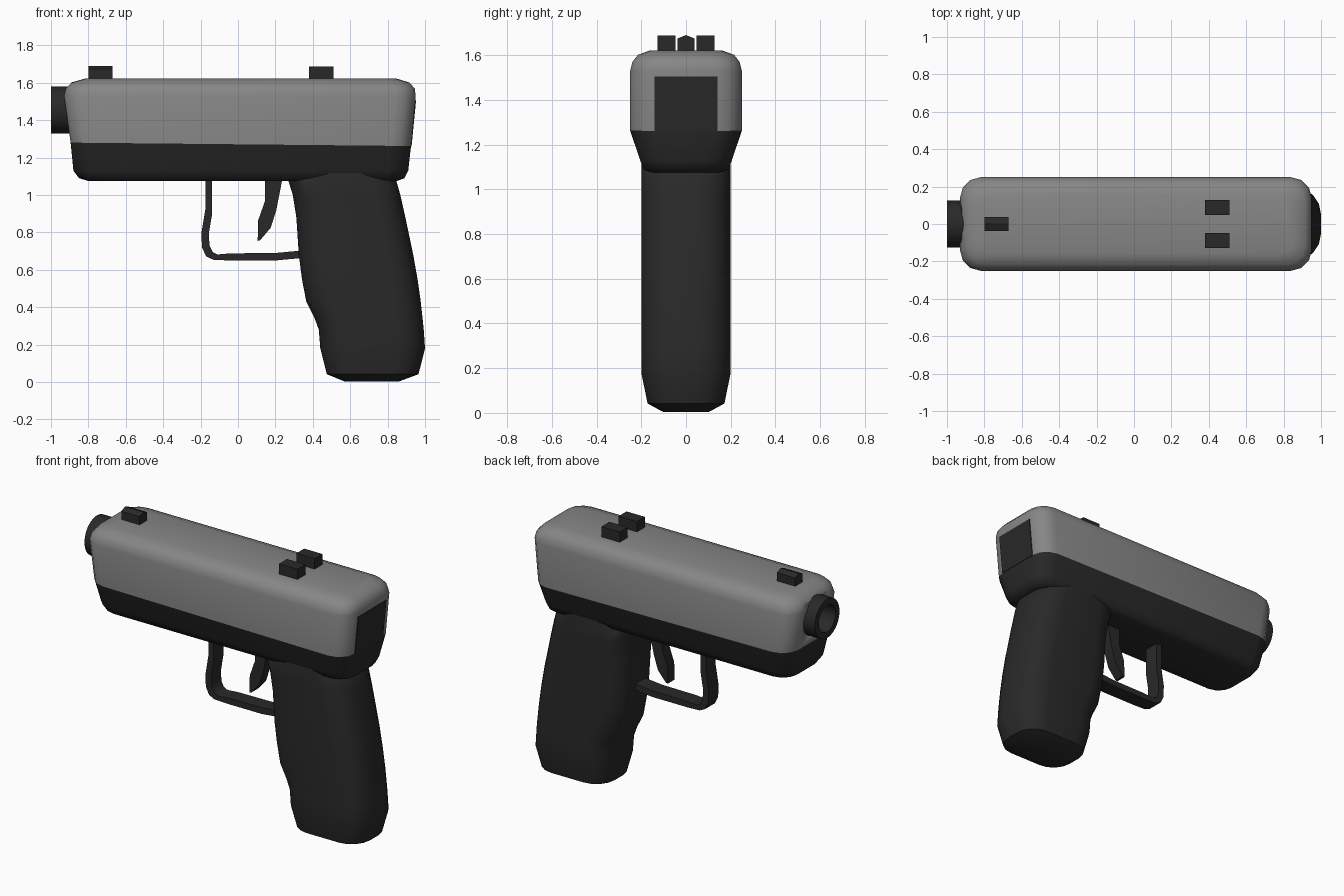
import bpy, bmesh, math
from mathutils import Vector

if "Cube" in bpy.data.objects:
    bpy.data.objects.remove(bpy.data.objects["Cube"])


def material(name, v):
    m = bpy.data.materials.new(name)
    m.diffuse_color = (v, v, v, 1)
    m.use_nodes = True
    m.node_tree.nodes["Principled BSDF"].inputs["Base Color"].default_value = m.diffuse_color
    return m


DARK = material("dark", 0.022)
GREY = material("grey", 0.24)


def finish(name, bm, mat, angle=40):
    bmesh.ops.recalc_face_normals(bm, faces=bm.faces)
    me = bpy.data.meshes.new(name)
    bm.to_mesh(me)
    bm.free()
    ob = bpy.data.objects.new(name, me)
    bpy.context.collection.objects.link(ob)
    me.materials.append(mat)
    bpy.ops.object.select_all(action='DESELECT')
    ob.select_set(True)
    bpy.context.view_layer.objects.active = ob
    bpy.ops.object.shade_smooth_by_angle(angle=math.radians(angle))
    return ob


def ring(x0, x1, hw, r, z0, z1, n=3):
    """Rounded rectangle in plan; its height runs from z0 (at x0) to z1 (at x1)."""
    r = min(r, hw * 0.98, (x1 - x0) * 0.49)
    pts = []
    corners = [(x1 - r, hw - r), (x0 + r, hw - r), (x0 + r, r - hw), (x1 - r, r - hw)]
    for k, (cx, cy) in enumerate(corners):
        for i in range(n + 1):
            a = math.pi / 2 * (k + i / n)
            x = cx + r * math.cos(a)
            pts.append(Vector((x, cy + r * math.sin(a), z0 + (z1 - z0) * (x - x0) / (x1 - x0))))
    return pts


def loft(name, rings, mat, angle=40, closed=False):
    bm = bmesh.new()
    loops = [[bm.verts.new(p) for p in r] for r in rings]
    pairs = list(zip(loops, loops[1:]))
    if closed:
        pairs.append((loops[-1], loops[0]))
    for a, b in pairs:
        for i in range(len(a)):
            j = (i + 1) % len(a)
            bm.faces.new((a[i], a[j], b[j], b[i]))
    if not closed:
        bm.faces.new(loops[0])
        bm.faces.new(loops[-1])
    return finish(name, bm, mat, angle)


def slab(name, profile, y0, y1, mat, angle=30):
    """Side profile in x, z extruded across y."""
    return loft(name, [[Vector((x, y, z)) for x, z in profile] for y in (y0, y1)], mat, angle)


def circle(x, r, n=24):
    return [Vector((x, r * math.cos(2 * math.pi * i / n), 1.455 + r * math.sin(2 * math.pi * i / n)))
            for i in range(n)]


# slide
slide = loft("slide", [
    ring(-0.895, 0.925, 0.25, 0.11, 1.28, 1.262),
    ring(-0.93, 0.95, 0.25, 0.11, 1.53, 1.53),
    ring(-0.92, 0.945, 0.24, 0.11, 1.57, 1.57),
    ring(-0.89, 0.915, 0.215, 0.10, 1.602, 1.602),
    ring(-0.82, 0.85, 0.16, 0.07, 1.622, 1.622)], GREY, 50)

# frame under the slide
loft("frame", [
    ring(-0.80, 0.85, 0.155, 0.08, 1.075, 1.075),
    ring(-0.85, 0.89, 0.19, 0.10, 1.09, 1.09),
    ring(-0.88, 0.91, 0.205, 0.11, 1.13, 1.13),
    ring(-0.895, 0.925, 0.25, 0.11, 1.28, 1.262)], DARK, 50)

# bore through the front of the slide
cutter = loft("bore_cutter", [circle(-1.05, 0.11), circle(-0.72, 0.11)], DARK)
cutter.hide_render = True
cutter.hide_viewport = True
cut = slide.modifiers.new("bore", 'BOOLEAN')
cut.object = cutter
cut.solver = 'EXACT'

# barrel tube with a closed end
loft("barrel", [circle(-0.74, 0.125), circle(-1.0, 0.125), circle(-1.0, 0.085),
                circle(-0.78, 0.085)], DARK)

# rear plate, following the sloping back
slab("rear_plate", [(0.88, 1.26), (0.928, 1.26), (0.952, 1.505), (0.88, 1.505)], -0.142, 0.142, DARK)

# sights
loft("front_sight", [[Vector((x, y, z)) for y, z in
     [(-0.038, 1.60), (0.038, 1.60), (0.038, 1.675), (0, 1.69), (-0.038, 1.675)]]
     for x in (-0.80, -0.67)], DARK, 10)
for side, s in (("left", 1), ("right", -1)):
    slab("rear_sight_" + side, [(0.38, 1.60), (0.51, 1.60), (0.51, 1.688), (0.38, 1.688)],
         s * 0.047, s * 0.127, DARK)

# grip: z, front edge, back edge, half width, corner radius
grip = [(0.003, 0.57, 0.86, 0.10, 0.08), (0.042, 0.475, 0.965, 0.172, 0.13),
        (0.18, 0.44, 1.0, 0.2, 0.15), (0.28, 0.432, 0.993, 0.2, 0.15),
        (0.34, 0.41, 0.987, 0.2, 0.15), (0.43, 0.365, 0.977, 0.2, 0.15),
        (0.55, 0.342, 0.96, 0.2, 0.15), (0.68, 0.325, 0.937, 0.2, 0.15),
        (0.88, 0.312, 0.895, 0.2, 0.15), (1.0, 0.293, 0.868, 0.2, 0.15),
        (1.08, 0.268, 0.845, 0.2, 0.15), (1.125, 0.36, 0.80, 0.2, 0.15)]
loft("grip", [ring(a, b, h, r, z, z, 4) for z, a, b, h, r in grip], DARK, 50)

# trigger guard: flat strip following a bent path
outer = [(-0.175, 1.10), (-0.175, 0.92), (-0.195, 0.80), (-0.193, 0.72), (-0.17, 0.672),
         (-0.13, 0.653), (-0.04, 0.65), (0.20, 0.65), (0.36, 0.665)]
inner = [(-0.138, 1.10), (-0.138, 0.90), (-0.155, 0.80), (-0.153, 0.73), (-0.135, 0.695),
         (-0.11, 0.682), (-0.04, 0.688), (0.20, 0.69), (0.36, 0.705)]
loft("trigger_guard", [[Vector((a[0], -0.05, a[1])), Vector((a[0], 0.05, a[1])),
                        Vector((b[0], 0.05, b[1])), Vector((b[0], -0.05, b[1]))]
                       for a, b in zip(outer, inner)], DARK, 50)

# trigger
slab("trigger", [(0.145, 1.10), (0.145, 0.97), (0.108, 0.865), (0.105, 0.755), (0.118, 0.758),
                 (0.175, 0.825), (0.205, 0.92), (0.24, 1.10)], -0.035, 0.035, DARK)
